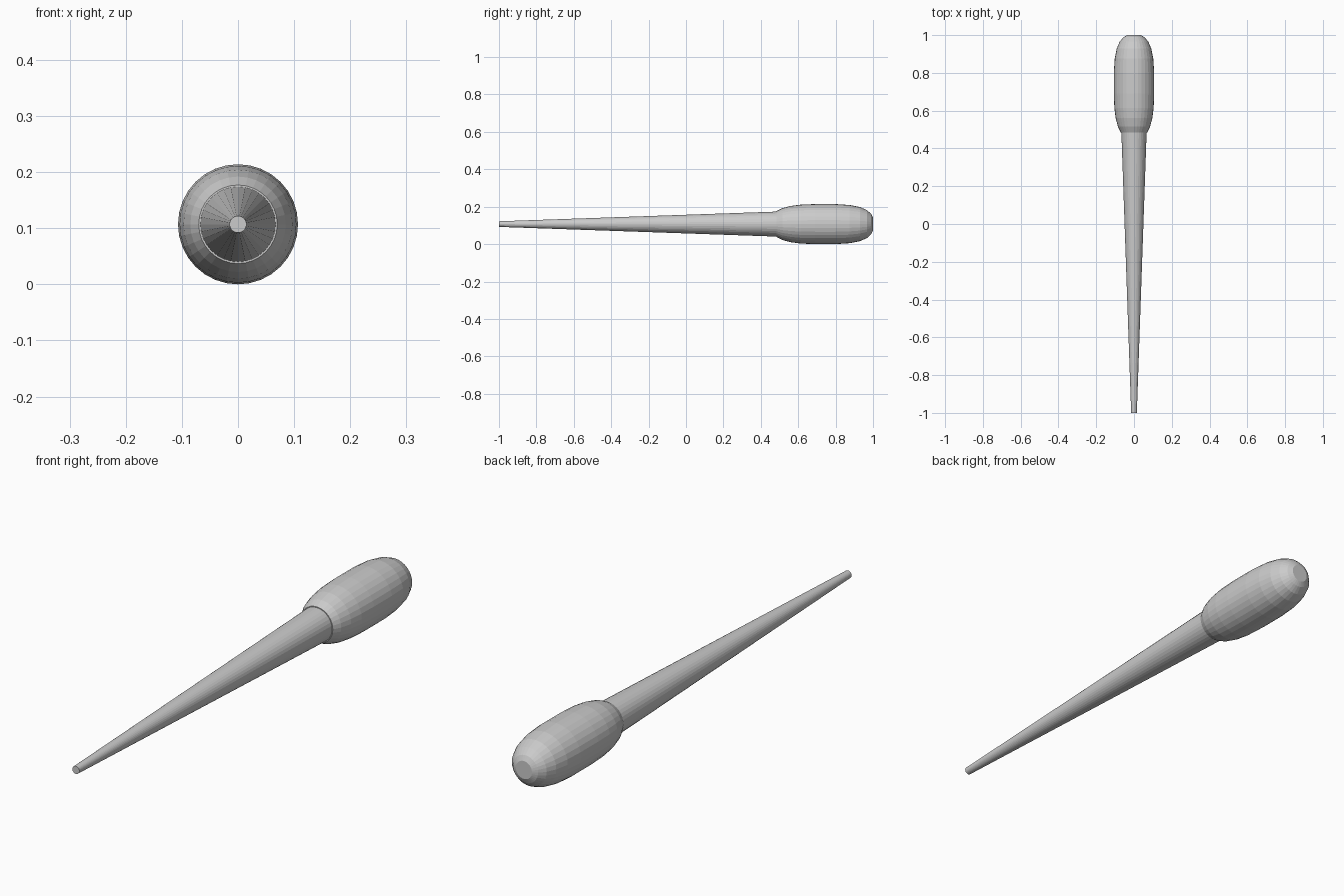
import bpy, bmesh
from math import sin, cos, tau

if "Cube" in bpy.data.objects:
    bpy.data.objects.remove(bpy.data.objects["Cube"])

SIDES = 32
AXIS_Z = 0.107


def lathe(name, profile):
    """Closed solid of revolution about the y axis from (y, radius) pairs."""
    bm = bmesh.new()
    rings = [[bm.verts.new((r * sin(tau * i / SIDES), y, r * cos(tau * i / SIDES)))
              for i in range(SIDES)] for y, r in profile]
    for a, b in zip(rings, rings[1:]):
        for i in range(SIDES):
            j = (i + 1) % SIDES
            bm.faces.new((a[i], a[j], b[j], b[i]))
    bm.faces.new(rings[0])
    bm.faces.new(rings[-1])
    bmesh.ops.recalc_face_normals(bm, faces=bm.faces)
    mesh = bpy.data.meshes.new(name)
    bm.to_mesh(mesh)
    bm.free()
    obj = bpy.data.objects.new(name, mesh)
    obj.location.z = AXIS_Z
    bpy.context.collection.objects.link(obj)
    return obj


# Long tapering shaft, seated just inside the head
lathe("shaft", [(-1.0, 0.015), (0.49, 0.067)])

# Rounded barrel head
lathe("head", [(0.485, 0.070), (0.515, 0.085), (0.56, 0.097), (0.615, 0.104),
               (0.69, 0.107), (0.80, 0.107), (0.875, 0.102), (0.93, 0.091),
               (0.967, 0.075), (0.99, 0.054), (1.0, 0.035)])
